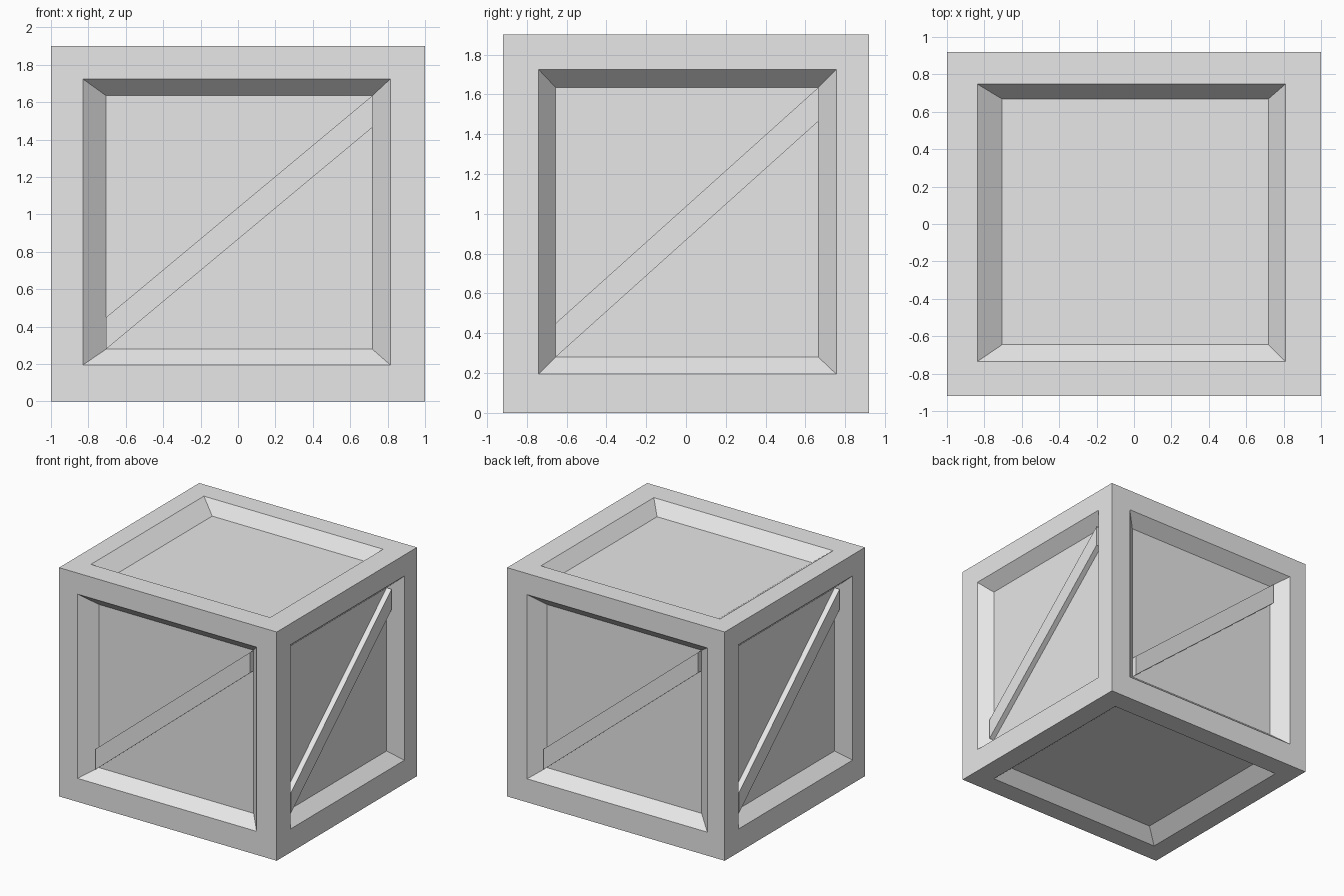
import bpy
import bmesh

if "Cube" in bpy.data.objects:
    bpy.data.objects.remove(bpy.data.objects["Cube"], do_unlink=True)

grey = bpy.data.materials.new("plain light grey")
grey.use_nodes = True
GREY = (0.8, 0.8, 0.8, 1.0)
grey.diffuse_color = GREY
grey.node_tree.nodes["Principled BSDF"].inputs["Base Color"].default_value = GREY

SIZE = (2.0, 1.84, 1.9)
MID_Z = SIZE[2] / 2
RECESS = 0.1       # panel depth behind the frame
BRACE_THICK = 0.045
BRACE_TALL = 0.17

# (axis, sign): opening ranges, then panel ranges, along the other two axes
UP, UP_IN = (0.195, 1.725), (0.28, 1.635)
SIDES = {
    (1, -1): (((-0.83, 0.815), UP), ((-0.705, 0.718), UP_IN)),
    (1, 1): (((-0.84, 0.815), UP), ((-0.718, 0.705), UP_IN)),
    (0, 1): (((-0.74, 0.755), UP), ((-0.655, 0.665), UP_IN)),
    (0, -1): (((-0.76, 0.74), UP), ((-0.665, 0.655), UP_IN)),
    (2, 1): (((-0.837, 0.81), (-0.735, 0.748)), ((-0.705, 0.718), (-0.645, 0.668))),
    (2, -1): (((-0.837, 0.82), (-0.75, 0.745)), ((-0.718, 0.705), (-0.665, 0.655))),
}


def make_object(name, bm):
    bmesh.ops.recalc_face_normals(bm, faces=bm.faces)
    mesh = bpy.data.meshes.new(name)
    bm.to_mesh(mesh)
    bm.free()
    mesh.materials.append(grey)
    obj = bpy.data.objects.new(name, mesh)
    bpy.context.scene.collection.objects.link(obj)
    return obj


def inset_to(bm, face, axis, ranges, depth):
    """Inset a face, then fit its corners to a rectangle and sink it."""
    bmesh.ops.inset_individual(bm, faces=[face], thickness=0.05)
    center = face.calc_center_median()
    sign = 1 if face.normal[axis] > 0 else -1
    others = [a for a in range(3) if a != axis]
    for v in face.verts:
        for a, (low, high) in zip(others, ranges):
            v.co[a] = high if v.co[a] > center[a] else low
        v.co[axis] -= sign * depth


# Crate box: frame with a sunken, bevel-edged panel on each side
bm = bmesh.new()
bmesh.ops.create_cube(bm, size=1)
for v in bm.verts:
    for a in range(3):
        v.co[a] *= SIZE[a]
    v.co.z += MID_Z
bm.normal_update()
for face in list(bm.faces):
    axis = max(range(3), key=lambda a: abs(face.normal[a]))
    sign = 1 if face.normal[axis] > 0 else -1
    opening, panel = SIDES[axis, sign]
    inset_to(bm, face, axis, opening, 0)
    inset_to(bm, face, axis, panel, RECESS)
make_object("crate_box", bm)


# Diagonal braces: rise from lower left to upper right on each upright side
def add_brace(name, axis, sign):
    low, high = SIDES[axis, sign][1][0]
    along = 1 - axis
    rises = sign == (1 if axis == 0 else -1)
    start, end = (low, high) if rises else (high, low)
    bottom, top = UP_IN
    outline = [(start, bottom), (end, top - BRACE_TALL),
               (end, top), (start, bottom + BRACE_TALL)]
    if axis == 1 and sign == 1:
        outline.reverse()
    depth = SIZE[axis] / 2 - RECESS
    bm = bmesh.new()
    verts = []
    for h, z in outline:
        co = [0, 0, z]
        co[along], co[axis] = h, sign * depth
        verts.append(bm.verts.new(co))
    base = bm.faces.new(verts)
    new = bmesh.ops.extrude_face_region(bm, geom=[base])["geom"]
    for v in new:
        if isinstance(v, bmesh.types.BMVert):
            v.co[axis] += sign * BRACE_THICK
    make_object(name, bm)


for name, axis, sign in (("front_brace", 1, -1), ("back_brace", 1, 1),
                         ("left_brace", 0, 1), ("right_brace", 0, -1)):
    add_brace(name, axis, sign)
